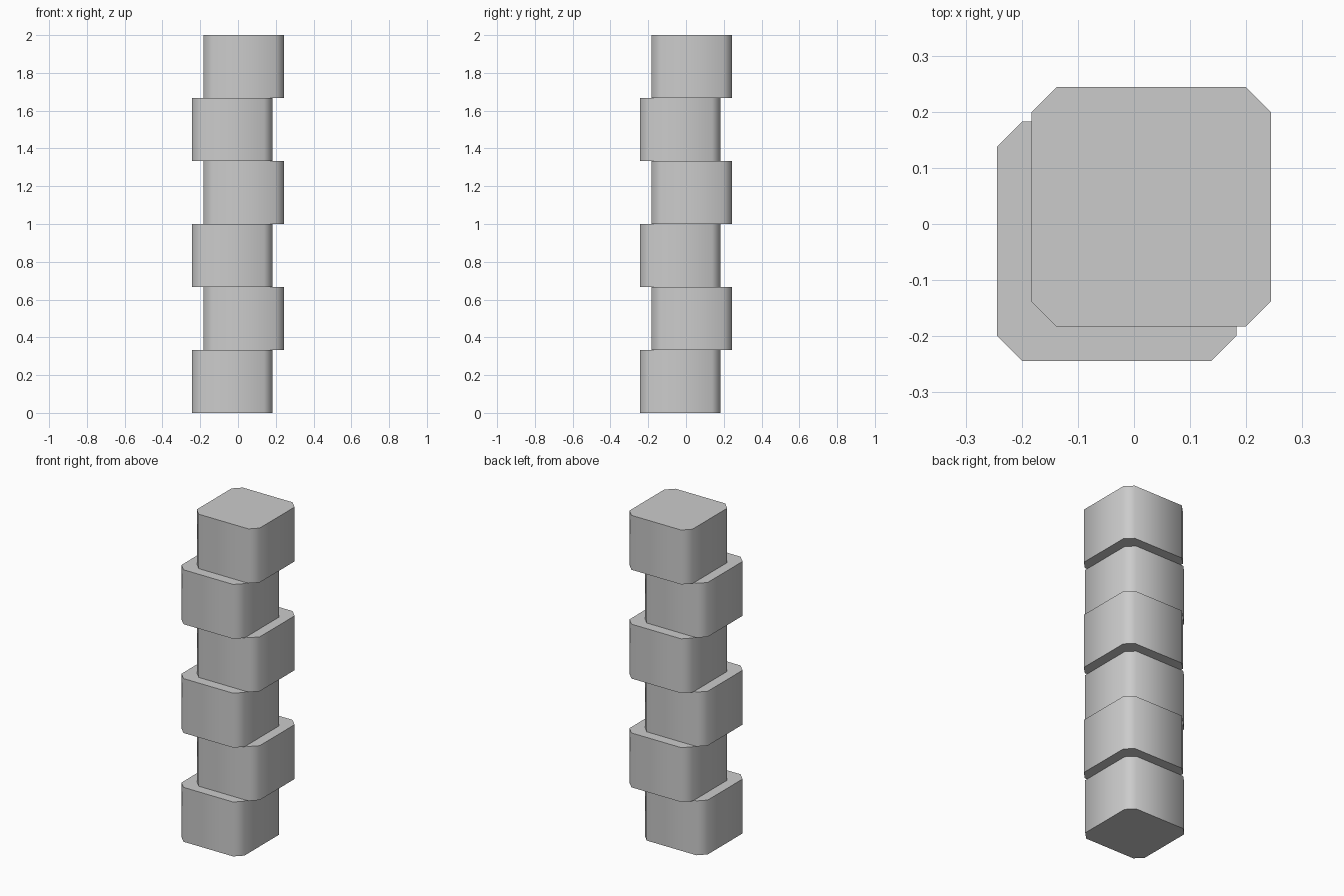
import bpy
import bmesh
import math

cube = bpy.data.objects.get("Cube")
if cube:
    bpy.data.objects.remove(cube, do_unlink=True)

COUNT = 6
HEIGHT = 2 / COUNT
WIDTH = 0.427
CHAMFER = 0.045
SHIFT = 0.0305

# Single plain grey for the whole column
grey = bpy.data.materials.new("light_grey")
grey.use_nodes = True
colour = (0.6, 0.6, 0.6, 1)
grey.diffuse_color = colour
grey.node_tree.nodes["Principled BSDF"].inputs["Base Color"].default_value = colour


def add_block(name, x, y, z):
    """Square block with chamfered upright corners."""
    bm = bmesh.new()
    bmesh.ops.create_cube(bm, size=1)
    bmesh.ops.scale(bm, vec=(WIDTH, WIDTH, HEIGHT), verts=bm.verts)
    uprights = [e for e in bm.edges
                if abs(e.verts[0].co.z - e.verts[1].co.z) > HEIGHT / 2]
    bmesh.ops.bevel(bm, geom=uprights, offset=CHAMFER, segments=1,
                    affect='EDGES')
    mesh = bpy.data.meshes.new(name)
    bm.to_mesh(mesh)
    bm.free()
    mesh.materials.append(grey)
    block = bpy.data.objects.new(name, mesh)
    block.location = (x, y, z)
    bpy.context.collection.objects.link(block)
    return block


# Stack of blocks, shifted alternately along the diagonal
bpy.ops.object.select_all(action='DESELECT')
for i in range(COUNT):
    side = SHIFT if i % 2 else -SHIFT
    block = add_block(f"column_block_{i + 1}", side, side, (i + 0.5) * HEIGHT)
    block.select_set(True)
    bpy.context.view_layer.objects.active = block

# Rounded look round the corners, crisp top and bottom rims
bpy.ops.object.shade_smooth_by_angle(angle=math.radians(60))
